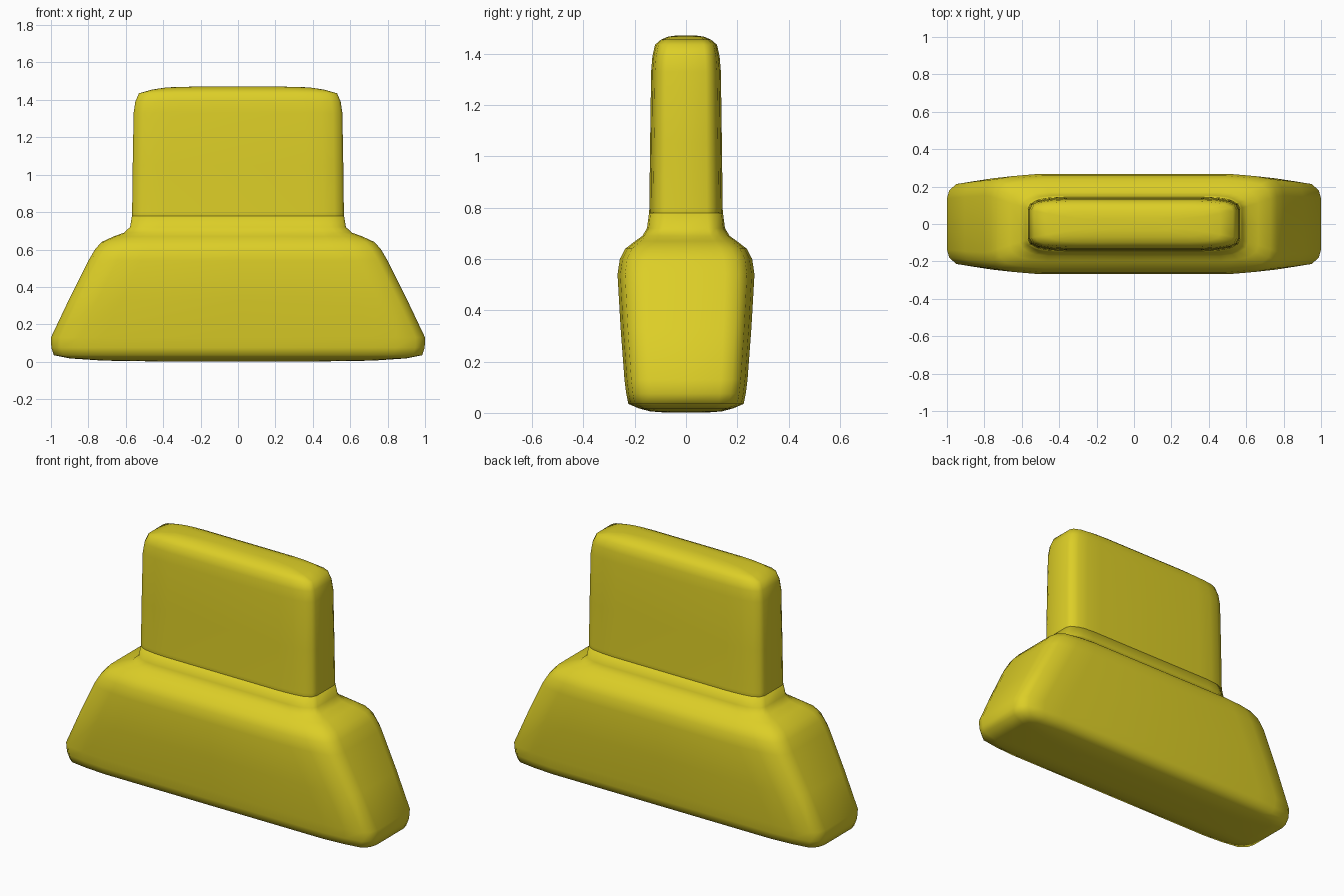
import bpy, bmesh, math

yellow = bpy.data.materials.new("yellow")
yellow.diffuse_color = (0.72, 0.62, 0.02, 1)


def ring_points(a, b, c):
    """Rounded rectangle: half width a, half depth b, long side taper c."""
    q = [(a, 0), (a, 0.57 * b), (a - 0.012, 0.75 * b), (a - 0.05, 0.89 * b),
         (a - c * 0.55, 0.96 * b), (a - c, b), (0, b)]
    left = [(-x, y) for x, y in reversed(q[:-1])]
    half = q + left
    return half + [(x, -y) for x, y in reversed(half[1:-1])]


def loft(name, sections):
    bm = bmesh.new()
    rings = []
    for z, a, b, c in sections:
        rings.append([bm.verts.new((x, y, z)) for x, y in ring_points(a, b, c)])
    n = len(rings[0])
    for lo, hi in zip(rings, rings[1:]):
        for i in range(n):
            j = (i + 1) % n
            bm.faces.new((lo[i], lo[j], hi[j], hi[i]))
    bm.faces.new(list(reversed(rings[0])))
    bm.faces.new(rings[-1])
    bmesh.ops.recalc_face_normals(bm, faces=bm.faces)
    mesh = bpy.data.meshes.new(name)
    bm.to_mesh(mesh)
    bm.free()
    mesh.shade_smooth()
    mesh.materials.append(yellow)
    obj = bpy.data.objects.new(name, mesh)
    bpy.context.collection.objects.link(obj)
    return obj


# Flared base: (height, half width, half depth, side taper)
loft("flared_base", [
    (0.002, 0.45, 0.09, 0.15),
    (0.006, 0.72, 0.14, 0.20),
    (0.018, 0.90, 0.185, 0.25),
    (0.035, 0.985, 0.225, 0.28),
    (0.075, 0.998, 0.233, 0.28),
    (0.13, 1.0, 0.240, 0.28),
    (0.33, 0.905, 0.255, 0.28),
    (0.54, 0.80, 0.267, 0.28),
    (0.60, 0.765, 0.258, 0.27),
    (0.64, 0.73, 0.237, 0.25),
    (0.67, 0.665, 0.198, 0.20),
    (0.69, 0.61, 0.170, 0.15),
    (0.72, 0.577, 0.152, 0.15),
    (0.78, 0.567, 0.144, 0.15),
])

# Upright slab rising from the base
loft("upright_slab", [
    (0.70, 0.570, 0.146, 0.2),
    (0.80, 0.566, 0.143, 0.2),
    (1.05, 0.563, 0.140, 0.2),
    (1.33, 0.558, 0.136, 0.2),
    (1.39, 0.549, 0.131, 0.2),
    (1.435, 0.530, 0.121, 0.2),
    (1.455, 0.460, 0.098, 0.18),
    (1.467, 0.380, 0.070, 0.15),
    (1.472, 0.200, 0.035, 0.1),
])
